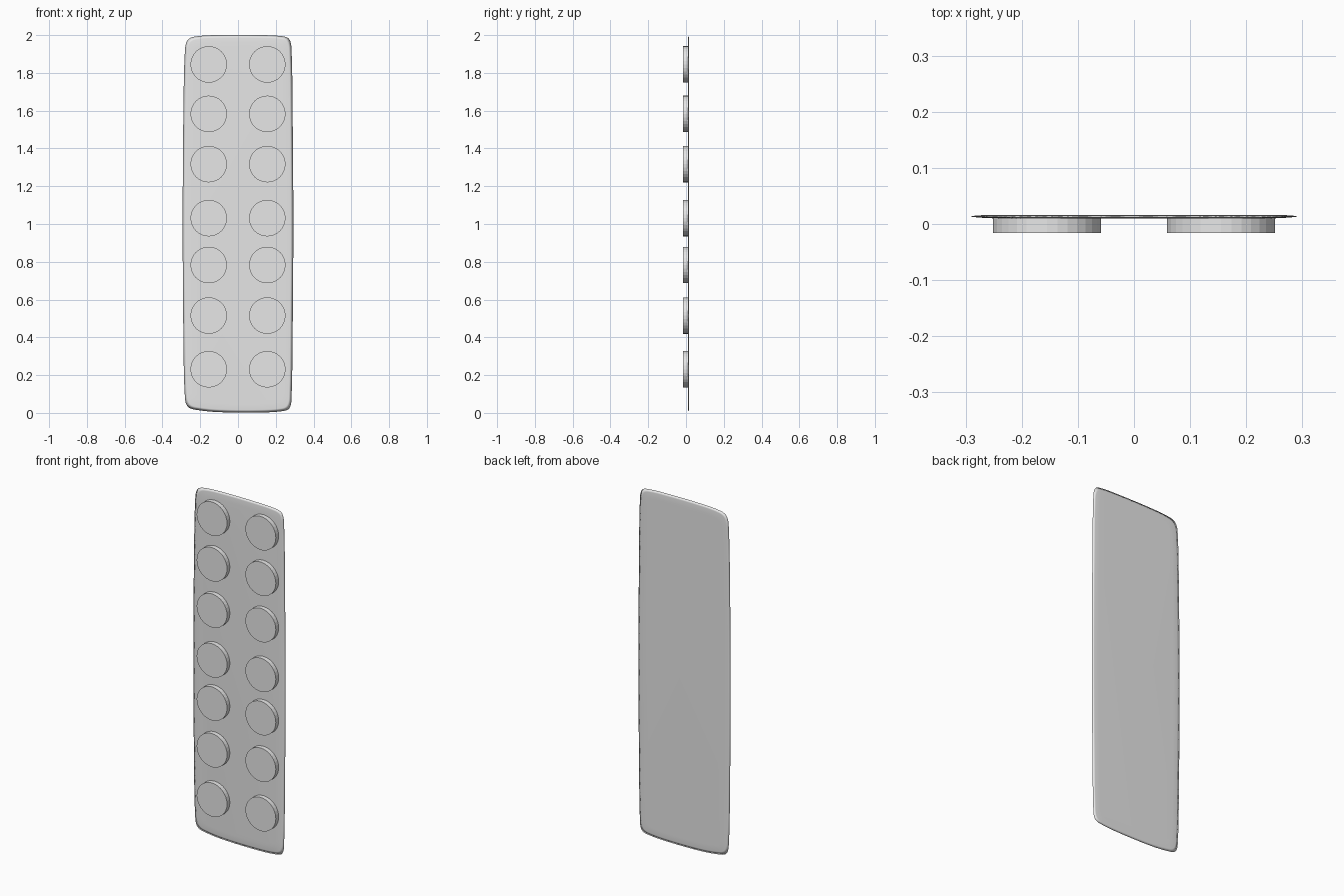
import bpy, bmesh
from mathutils import Vector

cube = bpy.data.objects.get("Cube")
if cube:
    bpy.data.objects.remove(cube, do_unlink=True)

grey = bpy.data.materials.new("light_grey")
grey.use_nodes = True
COLOUR = (0.8, 0.8, 0.8, 1)
grey.diffuse_color = COLOUR
grey.node_tree.nodes["Principled BSDF"].inputs["Base Color"].default_value = COLOUR


def add_object(name, bm):
    mesh = bpy.data.meshes.new(name)
    bmesh.ops.recalc_face_normals(bm, faces=bm.faces)
    bm.to_mesh(mesh)
    bm.free()
    mesh.materials.append(grey)
    obj = bpy.data.objects.new(name, mesh)
    bpy.context.collection.objects.link(obj)
    return obj


def smooth_loop(points, steps=4):
    """Closed Catmull-Rom loop through the points."""
    pts = [Vector(p) for p in points]
    n = len(pts)
    loop = []
    for i in range(n):
        a, b, c, d = (pts[(i + k) % n] for k in (-1, 0, 1, 2))
        # short tangents where neighbouring spans differ in length
        span = (c - b).length
        m1 = (c - a).normalized() * span
        m2 = (d - b).normalized() * span
        for s in range(steps):
            t = s / steps
            loop.append(b * (2*t**3 - 3*t**2 + 1) + m1 * (t**3 - 2*t**2 + t)
                        + c * (3*t**2 - 2*t**3) + m2 * (t**3 - t**2))
    return loop


# Backing sheet: slightly bulging outline with soft corners and thin edges
outline = smooth_loop([
    (-0.293, 1.0), (-0.289, 1.6), (-0.281, 1.92), (-0.268, 1.972), (-0.235, 1.991),
    (-0.12, 2.0), (0.12, 2.0), (0.235, 1.994), (0.27, 1.98), (0.283, 1.93),
    (0.289, 1.6), (0.293, 1.0), (0.289, 0.4), (0.283, 0.07), (0.272, 0.025),
    (0.24, 0.01), (0.12, 0.002), (-0.1, 0.004), (-0.22, 0.016),
    (-0.265, 0.032), (-0.281, 0.08), (-0.289, 0.4)])

bm = bmesh.new()
rings = []
for inset, y in ((0.045, 0.010), (0.015, 0.0115), (0, 0.0135), (0.015, 0.0155), (0.045, 0.016)):
    kx, kz = 1 - inset / 0.293, 1 - inset
    rings.append([bm.verts.new((p.x * kx, y, 1 + (p.y - 1) * kz)) for p in outline])
for r, q in zip(rings, rings[1:]):
    for i in range(len(r)):
        j = (i + 1) % len(r)
        bm.faces.new((r[i], r[j], q[j], q[i]))
bm.faces.new(rings[0])
bm.faces.new(rings[-1])
sheet = add_object("backing_sheet", bm)
for poly in sheet.data.polygons:
    poly.use_smooth = True

# Round blisters in two columns on the front
RADIUS, FRONT, BACK = 0.0965, -0.016, 0.012
rows = (1.845, 1.583, 1.317, 1.031, 0.783, 0.515, 0.231)
for row, z in enumerate(rows, 1):
    for side, x in (("right", -0.155), ("left", 0.155)):
        bm = bmesh.new()
        bmesh.ops.create_cone(bm, cap_ends=True, segments=32,
                              radius1=RADIUS, radius2=RADIUS, depth=BACK - FRONT)
        for v in bm.verts:
            v.co = (x + v.co.x, (FRONT + BACK) / 2 + v.co.z, z + v.co.y)
        add_object(f"blister_{side}_{row}", bm)
